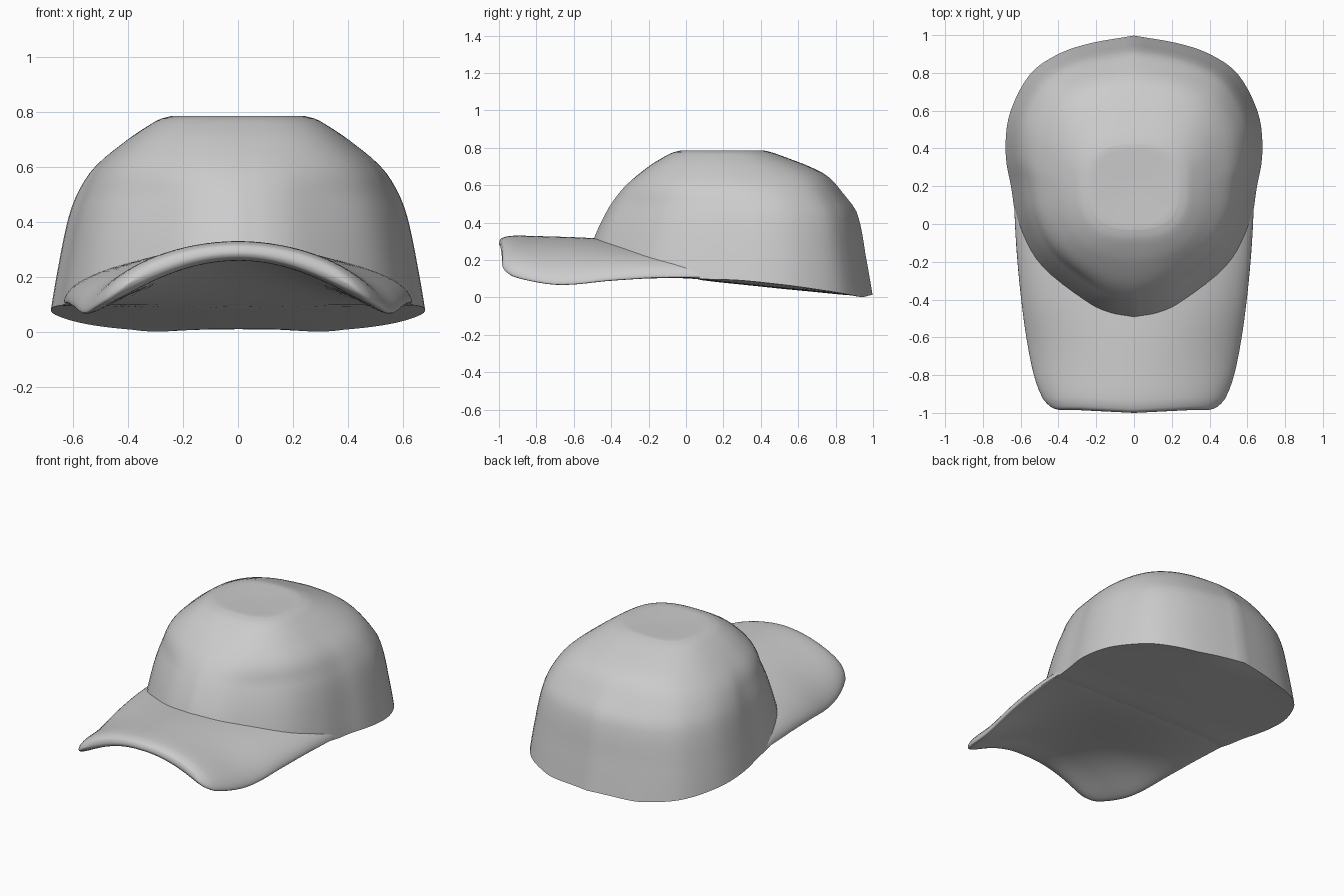
import bpy, bmesh, math

cube = bpy.data.objects.get("Cube")
if cube:
    bpy.data.objects.remove(cube)

# One plain cloth colour
GREY = (0.6, 0.6, 0.6, 1.0)
cloth = bpy.data.materials.new("grey_cloth")
cloth.use_nodes = True
cloth.diffuse_color = GREY
cloth.node_tree.nodes["Principled BSDF"].inputs["Base Color"].default_value = GREY


def curve(points, x):
    """Smooth interpolation through (x, value) points."""
    x = min(max(x, points[0][0]), points[-1][0])
    n = len(points)
    i = next(k for k in range(n - 1) if x <= points[k + 1][0])

    def slope(k):
        a, b = points[max(k - 1, 0)], points[min(k + 1, n - 1)]
        return (b[1] - a[1]) / (b[0] - a[0])

    (x0, v0), (x1, v1) = points[i], points[i + 1]
    d = x1 - x0
    t = (x - x0) / d
    return (v0 * (1 + 2 * t) * (1 - t) ** 2 + slope(i) * d * t * (1 - t) ** 2
            + v1 * t * t * (3 - 2 * t) + slope(i + 1) * d * t * t * (t - 1))


def loft(name, rows):
    """Skin a list of closed rings."""
    bm = bmesh.new()
    rings = [[bm.verts.new(p) for p in row] for row in rows]
    for a, b in zip(rings, rings[1:]):
        for i in range(len(a)):
            j = (i + 1) % len(a)
            bm.faces.new((a[i], a[j], b[j], b[i]))
    bmesh.ops.remove_doubles(bm, verts=bm.verts, dist=0.0004)
    bmesh.ops.recalc_face_normals(bm, faces=bm.faces)
    mesh = bpy.data.meshes.new(name)
    bm.to_mesh(mesh)
    bm.free()
    mesh.materials.append(cloth)
    obj = bpy.data.objects.new(name, mesh)
    bpy.context.collection.objects.link(obj)
    bpy.ops.object.select_all(action='DESELECT')
    obj.select_set(True)
    bpy.context.view_layer.objects.active = obj
    bpy.ops.object.shade_smooth_by_angle(angle=math.radians(50))


# Shared underside: arched below the brim, slightly keeled toward the back
CENTRE_LINE = [(-1, .26), (-.8, .255), (-.5, .21), (0, .105), (.4, .058),
               (.7, .028), (.9, .01), (1, .013)]
ARCH = [(-1, .82), (-.7, .7), (-.4, .36), (-.2, .16), (0, .02), (.2, -.04),
        (.4, -.05), (.7, -.04), (.9, 0), (.95, .12), (1, .15)]


def under(x, y):
    return max(0, curve(CENTRE_LINE, y) - curve(ARCH, y) * x * x)


# Crown: plan outline from front to back, scaled by profiles over height
PLAN_X = list(enumerate([0, .2, .4, .74, .9, .96, 1, .965, .81, .6, .34, 0]))
PLAN_Y = list(enumerate([-1, -.97, -.89, -.67, -.44, -.2, 0, .33, .66, .83, .93, 1]))
WIDTH = [(0, .69), (.08, .68), (.2, .66), (.4, .62), (.5, .585), (.6, .52),
         (.7, .4), (.75, .325), (.775, .28), (.785, .24)]
FRONT = [(0, -.56), (.2, -.53), (.32, -.49), (.4, -.455), (.5, -.4), (.6, -.32),
         (.7, -.2), (.75, -.12), (.775, -.07), (.785, -.03)]
BACK = [(0, 1), (.2, .965), (.45, .915), (.55, .845), (.65, .755), (.7, .66),
        (.75, .53), (.775, .46), (.785, .42)]
MIDDLE = [(0, .38), (.45, .38), (.65, .3), (.785, .2)]
TOP, SIDES, LEVELS = .785, 48, 28


def outline(i, z):
    a = i if i <= SIDES else 2 * SIDES - i
    side = 1 if i <= SIDES else -1
    u, v = curve(PLAN_X, a * 11 / SIDES), curve(PLAN_Y, a * 11 / SIDES)
    # the outline grows squarer toward the flat top
    square = min(max((z - .5) / .25, 0), 1)
    turn = math.atan2(u, -v)
    bow = (abs(math.sin(turn)) ** 2.7 + abs(math.cos(turn)) ** 2.7) ** (-1 / 2.7)
    u += square * (bow * math.sin(turn) - u)
    v += square * (-bow * math.cos(turn) - v)
    mid = curve(MIDDLE, z)
    reach = curve(BACK, z) - mid if v > 0 else mid - curve(FRONT, z)
    return side * u * curve(WIDTH, z), mid + v * reach


def floor(x, y):
    """Underside of the crown, tucked inside the brim at the front."""
    return under(x, y) + .03 * min(max((.08 - y) / .2, 0), 1)


rim = []
for i in range(2 * SIDES):
    x, y = outline(i, .1)
    for _ in range(3):
        x, y = outline(i, floor(x, y))
    rim.append((x, y, floor(x, y)))

rows = []
for k in range(13):
    f = k / 12
    flat = [(x * f, .38 + (y - .38) * f) for x, y, z in rim]
    rows.append([(x, y, floor(x, y)) for x, y in flat])
for k in range(1, LEVELS + 1):
    ring = []
    for i, (x, y, z) in enumerate(rim):
        h = z + (TOP - z) * math.sin(k / LEVELS * math.pi / 2)
        ring.append((*outline(i, h), h))
    rows.append(ring)
edge = rows[-1]
for f in (.85, .6, .3, 0):
    rows.append([(x * f, .2 + (y - .2) * f, TOP - .006 * (1 - f)) for x, y, z in edge])
loft("crown", rows)

# Brim: rounded cross-sections running from the front edge into the crown
HALF = [(-.985, .39), (-.98, .415), (-.965, .445), (-.92, .485), (-.8, .53),
        (-.6, .57), (-.4, .597), (-.2, .617), (0, .63), (.1, .63), (.2, .6)]
FULLNESS = [(-.985, 0), (-.98, .45), (-.965, .75), (-.92, 1), (-.8, 1), (0, 1),
            (.08, .8), (.2, 0)]
EDGE_LEVEL = [(-1, .4), (-.6, .38), (-.2, .2), (0, .1), (.2, .1)]
CENTRE_RISE = [(-1, 0), (-.8, .003), (-.5, .036), (0, .1), (.2, .11)]
STATIONS = [-.985, -.983, -.98, -.973, -.965, -.95, -.935, -.92]
STATIONS += [-.88 + .045 * k for k in range(24)] + [.2]
HALF_STEPS = 40

rows = []
for y in STATIONS:
    top, bottom = [], []
    level = curve(EDGE_LEVEL, y)
    for k in range(HALF_STEPS + 1):
        s = -math.cos(math.pi * k / HALF_STEPS)
        x = s * curve(HALF, y)
        # slight peak in the middle of the front edge
        bulge = .015 * max(0, 1 - abs(x) / .3) * min(max((-.8 - y) / .15, 0), 1)
        thick = .07 + .045 * s * s + curve(CENTRE_RISE, y) * (1 - s * s)
        round_off = math.sqrt(max(0, 1 - abs(s) ** 6)) * max(0, curve(FULLNESS, y))
        base = under(x, y) + level * thick
        top.append((x, y - bulge, base + (1 - level) * thick * round_off))
        bottom.append((x, y - bulge, base - level * thick * round_off))
    rows.append(top + bottom[-2:0:-1])
loft("brim", rows)
